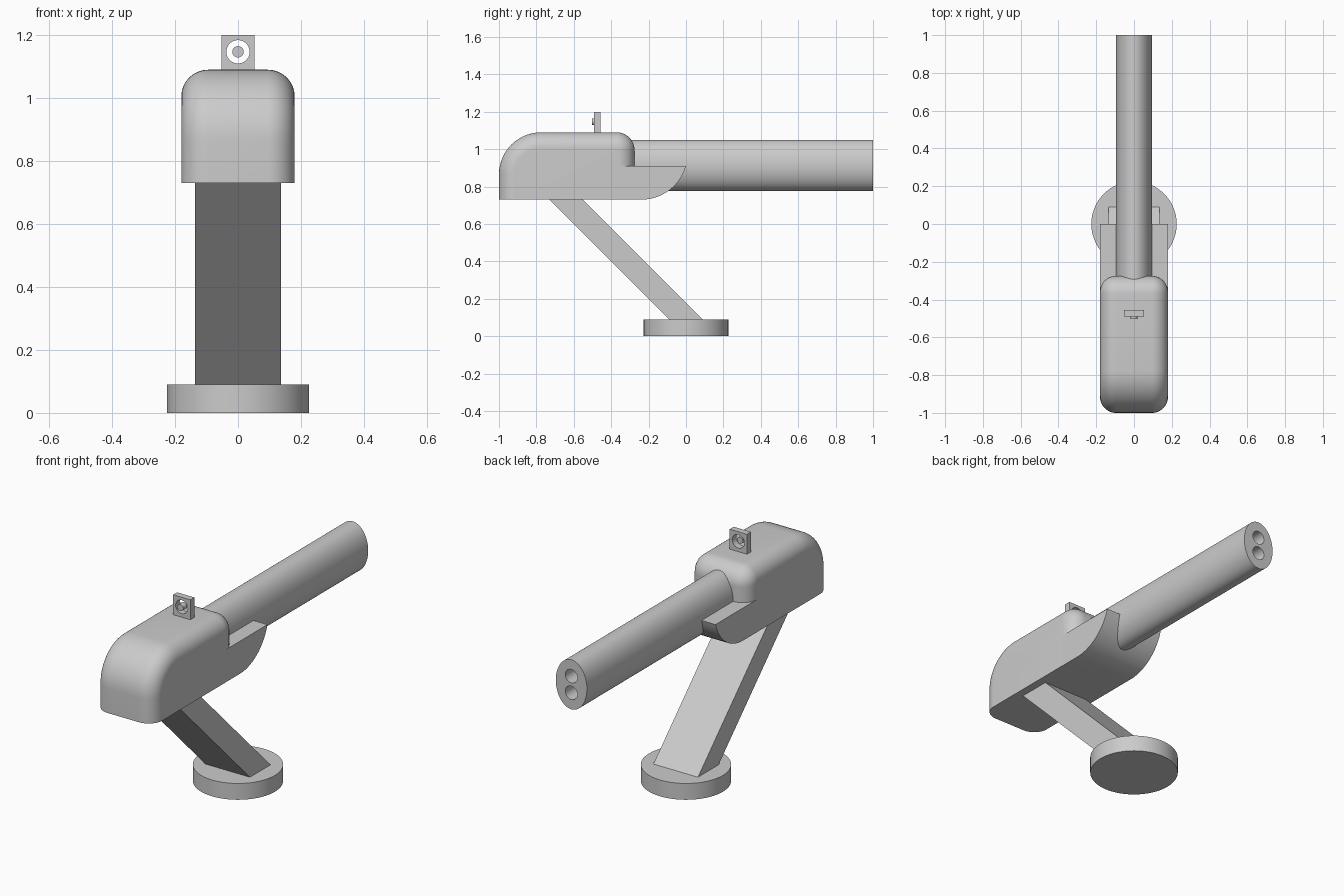
import bpy, bmesh
from math import sin, cos, pi, radians, acos

cube = bpy.data.objects.get("Cube")
if cube:
    bpy.data.objects.remove(cube, do_unlink=True)

grey = bpy.data.materials.new("plain grey")
grey.use_nodes = True
grey.diffuse_color = (0.6, 0.6, 0.6, 1)
grey.node_tree.nodes["Principled BSDF"].inputs["Base Color"].default_value = (0.6, 0.6, 0.6, 1)


def finish(ob, name):
    ob.name = name
    ob.data.materials.clear()
    ob.data.materials.append(grey)
    bpy.ops.object.select_all(action='DESELECT')
    ob.select_set(True)
    bpy.context.view_layer.objects.active = ob
    bpy.ops.object.shade_smooth_by_angle(angle=radians(30))
    return ob


def arc(cy, cz, r, start, end, steps=14):
    """Points on an arc in the side plane, angles in radians."""
    angles = [start + (end - start) * i / steps for i in range(steps + 1)]
    return [(cy + r * cos(a), cz + r * sin(a)) for a in angles]


def loft(name, sections):
    """Skin a row of (x, side profile) sections and cap both ends."""
    bm = bmesh.new()
    rings = [[bm.verts.new((x, y, z)) for y, z in prof] for x, prof in sections]
    n = len(rings[0])
    for a, b in zip(rings, rings[1:]):
        for i in range(n):
            j = (i + 1) % n
            bm.faces.new((a[i], a[j], b[j], b[i]))
    bm.faces.new(rings[0])
    bm.faces.new(rings[-1])
    bmesh.ops.recalc_face_normals(bm, faces=bm.faces[:])
    mesh = bpy.data.meshes.new(name)
    bm.to_mesh(mesh)
    bm.free()
    ob = bpy.data.objects.new(name, mesh)
    bpy.context.collection.objects.link(ob)
    return finish(ob, name)


def prism(name, half, profile):
    return loft(name, [(-half, profile), (half, profile)])


def rod(name, rx, rz, y0, y1, z):
    """Round or oval rod lying along y."""
    bpy.ops.mesh.primitive_cylinder_add(vertices=64, radius=1, depth=y1 - y0,
                                        location=(0, (y0 + y1) / 2, z),
                                        rotation=(pi / 2, 0, 0))
    ob = bpy.context.object
    ob.scale = (rx, rz, 1)
    bpy.ops.object.transform_apply(location=True, rotation=True, scale=True)
    return finish(ob, name)


def drill(ob, radius, y0, y1, z):
    cutter = rod("drill_cutter", radius, radius, y0, y1, z)
    cutter.hide_render = True
    mod = ob.modifiers.new("hole", 'BOOLEAN')
    mod.operation = 'DIFFERENCE'
    mod.solver = 'EXACT'
    mod.object = cutter
    bpy.context.view_layer.objects.active = ob
    bpy.ops.object.modifier_apply(modifier=mod.name)
    bpy.data.objects.remove(cutter, do_unlink=True)
    finish(ob, ob.name)


# Round base
bpy.ops.mesh.primitive_cylinder_add(vertices=64, radius=0.226, depth=0.09, location=(0, 0, 0.045))
finish(bpy.context.object, "base")

# Slanted support arm, running from inside the base into the body
prism("support_arm", 0.136, [(-0.05, 0.05), (0.13, 0.05), (-0.62, 0.8), (-0.8, 0.8)])

# Main body: the side profile shrinks towards each flank to give a rounded rim
HALF, RIM, FLOOR, TOP, FRONT, BACK = 0.18, 0.085, 0.73, 1.09, -1.0, -0.275


def body_profile(d):
    rf, rb = 0.225, 0.095
    return ([(BACK - d, FLOOR)]
            + arc(BACK - rb, TOP - rb, rb - d, 0, pi / 2)
            + arc(FRONT + rf, TOP - rf, rf - d, pi / 2, pi)
            + [(FRONT + d, FLOOR)])


STEPS = 12
right_side = []
for i in range(STEPS + 1):
    t = pi / 2 * (1 - i / STEPS)
    right_side.append((-(HALF - RIM + RIM * sin(t)), body_profile(RIM * (1 - cos(t)))))
# The widest section has the deepest inset
right_side = [(x, body_profile(RIM - (RIM ** 2 - (-x - HALF + RIM) ** 2) ** 0.5
                               if -x < HALF - 1e-6 else RIM)) for x, _ in right_side]
left_side = [(-x, prof) for x, prof in reversed(right_side)]
loft("body", right_side + left_side)

# Rear tongue under the barrel, with a curved lower edge
R = 0.25
sweep = acos((R - 0.18) / R)
prism("rear_tongue", HALF,
      [(BACK - RIM, 0.91)] + arc(-0.24, FLOOR + R, R, -pi / 2 + sweep, -pi / 2)
      + [(BACK - RIM, FLOOR)])

# Oval barrel with two stacked bores
barrel = rod("barrel", 0.095, 0.137, -0.45, 1.0, 0.913)
for side in (-1, 1):
    drill(barrel, 0.037, 0.5, 1.1, 0.913 + side * 0.046)

# Sight plate with a round window and a central pin
sight = prism("sight_plate", 0.053, [(-0.491, 1.07), (-0.456, 1.07), (-0.456, 1.2), (-0.491, 1.2)])
drill(sight, 0.037, -0.6, -0.4, 1.147)
rod("sight_pin", 0.018, 0.018, -0.503, -0.47, 1.147)
